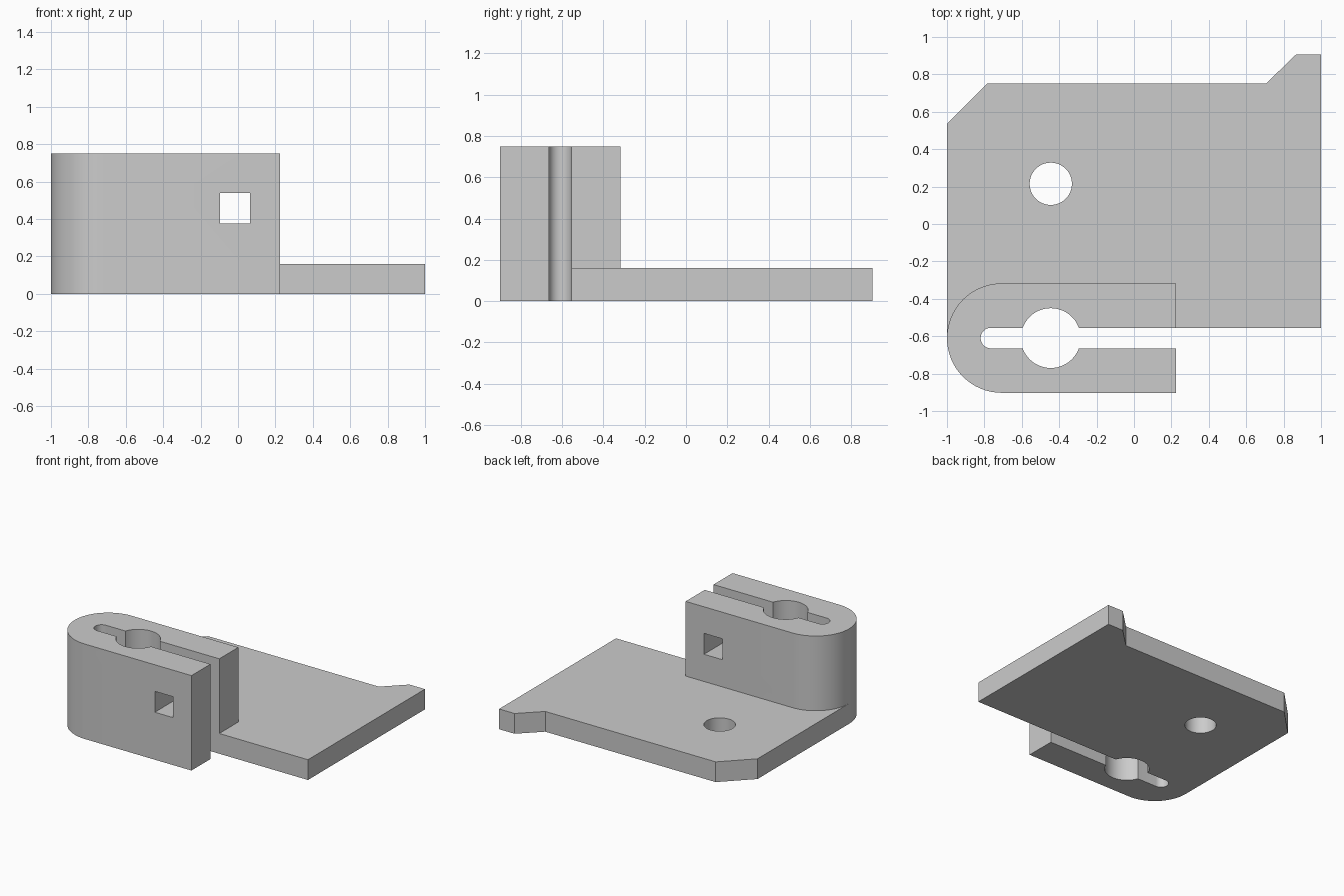
import bpy, bmesh, math

cube = bpy.data.objects.get("Cube")
if cube:
    bpy.data.objects.remove(cube, do_unlink=True)

PLATE_T, BLOCK_H = 0.16, 0.75
AXIS_Y, BORE_X = -0.61, -0.445

grey = bpy.data.materials.new("plain grey")
grey.use_nodes = True
colour = (0.6, 0.6, 0.6, 1)
grey.diffuse_color = colour
grey.node_tree.nodes["Principled BSDF"].inputs["Base Color"].default_value = colour


def arc(cx, cy, r, start, end, n):
    """Points along an arc, angles in degrees."""
    angles = [math.radians(start + (end - start) * i / n) for i in range(n + 1)]
    return [(cx + r * math.cos(a), cy + r * math.sin(a)) for a in angles]


def prism(name, outline, z0, z1):
    """Extrude a counter-clockwise outline from z0 to z1."""
    bm = bmesh.new()
    face = bm.faces.new([bm.verts.new((x, y, z0)) for x, y in outline])
    top = bmesh.ops.extrude_face_region(bm, geom=[face])["geom"]
    bmesh.ops.translate(bm, vec=(0, 0, z1 - z0),
                        verts=[g for g in top if isinstance(g, bmesh.types.BMVert)])
    bmesh.ops.recalc_face_normals(bm, faces=bm.faces)
    mesh = bpy.data.meshes.new(name)
    bm.to_mesh(mesh)
    bm.free()
    mesh.materials.append(grey)
    obj = bpy.data.objects.new(name, mesh)
    bpy.context.collection.objects.link(obj)
    return obj


def combine(target, tool, operation):
    """Apply a boolean and discard the tool."""
    bpy.context.view_layer.objects.active = target
    mod = target.modifiers.new("boolean", 'BOOLEAN')
    mod.operation, mod.solver, mod.object = operation, 'EXACT', tool
    bpy.ops.object.modifier_apply(modifier=mod.name)
    bpy.data.objects.remove(tool, do_unlink=True)


def rectangle(x0, y0, x1, y1):
    return [(x0, y0), (x1, y0), (x1, y1), (x0, y1)]


# Base plate with one clipped corner and one corner tab
bracket = prism("clamp_bracket", [
    (-1, AXIS_Y), (1, AXIS_Y), (1, 0.905), (0.865, 0.905),
    (0.705, 0.75), (-0.785, 0.75), (-1, 0.535)], 0, PLATE_T)

# Round-ended clamp block
block = prism("clamp_block", [(0.225, -0.9025), (0.225, -0.3175)]
              + arc(-0.7075, AXIS_Y, 0.2925, 90, 270, 32), 0, BLOCK_H)
combine(bracket, block, 'UNION')

# Clamp slot, shaft bore and plate hole
slot = [(1.1, -0.665), (1.1, -0.555)] + arc(-0.765, AXIS_Y, 0.055, 90, 270, 16)
bore = arc(BORE_X, AXIS_Y, 0.16, 0, 360, 48)[:-1]
hole = arc(BORE_X, 0.215, 0.113, 0, 360, 48)[:-1]
for name, outline in (("slot", slot), ("bore", bore), ("hole", hole)):
    combine(bracket, prism(name, outline, -0.1, 0.9), 'DIFFERENCE')

# Square bolt passage across both jaws
bolt = prism("bolt_passage", rectangle(-0.095, -1, 0.065, -0.2), 0.375, 0.54)
combine(bracket, bolt, 'DIFFERENCE')

# Smooth curved walls, crisp edges
bpy.ops.object.select_all(action='DESELECT')
bracket.select_set(True)
bpy.context.view_layer.objects.active = bracket
bpy.ops.object.shade_smooth_by_angle(angle=math.radians(30))
